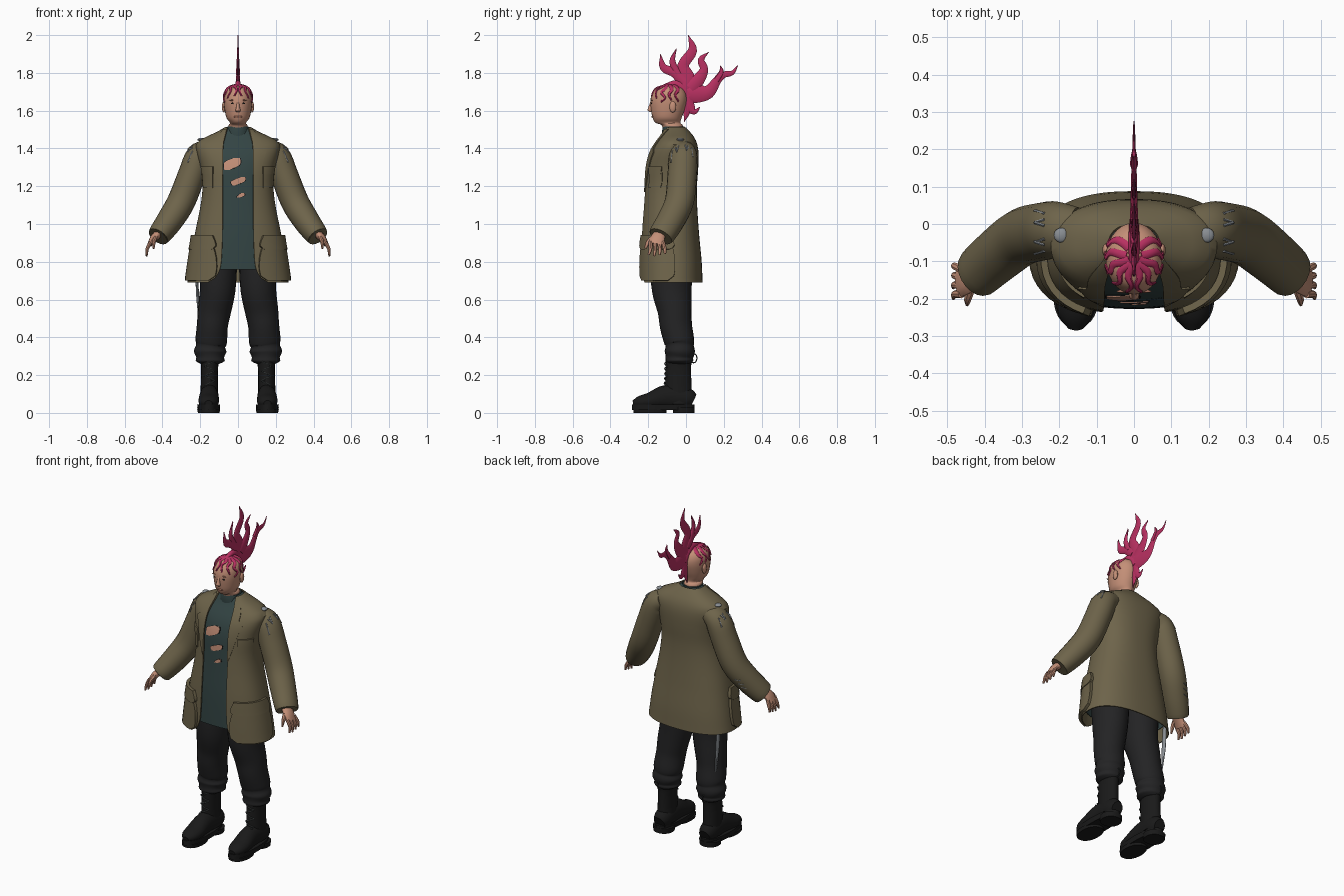
import bpy, bmesh, math
from mathutils import Vector

scene = bpy.context.scene
if "Cube" in scene.objects:
    bpy.data.objects.remove(scene.objects["Cube"], do_unlink=True)
made = []


def material(name, red, green, blue):
    m = bpy.data.materials.new(name)
    m.use_nodes = True
    m.diffuse_color = (red, green, blue, 1)
    m.node_tree.nodes["Principled BSDF"].inputs["Base Color"].default_value = (red, green, blue, 1)
    return m


olive = material("olive cloth", .155, .127, .069)
teal = material("dark teal cloth", .033, .058, .057)
skin = material("skin", .55, .275, .185)
lip = material("lip", .4, .17, .115)
pink = material("hot pink", .48, .03, .12)
black = material("black cloth", .017, .017, .018)
leather = material("boot leather", .01, .01, .01)
metal = material("grey metal", .25, .27, .29)
lace = material("lace grey", .04, .045, .045)


def add(name, mat, verts, faces, mirror=False, thick=0):
    """Make an object, optionally mirrored across x and thickened."""
    mesh = bpy.data.meshes.new(name)
    mesh.from_pydata([tuple(v) for v in verts], [], faces)
    bm = bmesh.new()
    bm.from_mesh(mesh)
    bmesh.ops.recalc_face_normals(bm, faces=bm.faces)
    bm.to_mesh(mesh)
    bm.free()
    mesh.materials.append(mat)
    ob = bpy.data.objects.new(name, mesh)
    scene.collection.objects.link(ob)
    if mirror:
        ob.modifiers.new("Mirror", 'MIRROR')
    if thick:
        solid = ob.modifiers.new("Solidify", 'SOLIDIFY')
        solid.thickness, solid.offset = thick, 0
    made.append(ob)
    return ob


def curve(rows, key):
    """Smooth interpolation of table rows whose first column is the key."""
    n = len(rows)
    i = max(0, min(n - 2, sum(r[0] <= key for r in rows) - 1))
    a, b, p, q = rows[i], rows[i + 1], rows[max(i - 1, 0)], rows[min(i + 2, n - 1)]
    h = b[0] - a[0]
    t = max(0, min(1, (key - a[0]) / h))
    out = []
    for j in range(1, len(a)):
        start = (b[j] - p[j]) / (b[0] - p[0]) * h
        end = (q[j] - a[j]) / (q[0] - a[0]) * h
        out.append(a[j] + start * t + (3 * (b[j] - a[j]) - 2 * start - end) * t * t
                   + (start + end - 2 * (b[j] - a[j])) * t ** 3)
    return out


def power(v, n):
    return math.copysign(abs(v) ** (2 / n), v)


def loft(name, mat, pts, ref=(0, 1, 0), flat=False, mirror=False, sides=14, steps=4, n=2):
    """Sweep an oval along points (x, y, z, radius a, radius b)."""
    rows = [(i, *p) for i, p in enumerate(pts)]
    rings = [curve(rows, k / steps) for k in range((len(pts) - 1) * steps + 1)]
    mid = [Vector(r[:3]) for r in rings]
    verts, faces = [], []
    for i, r in enumerate(rings):
        t = Vector((0, 0, 1)) if flat else mid[min(i + 1, len(mid) - 1)] - mid[max(i - 1, 0)]
        a = Vector(ref).cross(t).normalized()
        b = t.cross(a).normalized()
        for s in range(sides):
            w = math.tau * s / sides
            verts.append(mid[i] + a * max(r[3], .001) * power(math.cos(w), n)
                         + b * max(r[4], .001) * power(math.sin(w), n))
    for i in range(len(rings) - 1):
        for s in range(sides):
            u = (s + 1) % sides
            faces.append((i * sides + s, i * sides + u, (i + 1) * sides + u, (i + 1) * sides + s))
    faces += [tuple(range(sides)), tuple(range(len(verts) - sides, len(verts)))]
    return add(name, mat, verts, faces, mirror)


# Torso surface: height, half width, front y, back y
torso = [(.69, .265, -.238, .085), (.8, .25, -.238, .08), (.95, .225, -.235, .066), (1.1, .195, -.226, .056),
         (1.2, .185, -.22, .055), (1.3, .195, -.212, .062), (1.38, .215, -.19, .063), (1.43, .215, -.16, .054),
         (1.465, .155, -.135, .036), (1.49, .1, -.122, .015), (1.51, .068, -.117, -.003)]
BULGE = 2.4


def angle(v, z):
    """Values above 1 are angles from the front; smaller ones are x positions."""
    if v > 1:
        return v
    ratio = max(-1, min(1, v / curve(torso, z)[0]))
    return math.asin(math.copysign(abs(ratio) ** (BULGE / 2), ratio))


def sheet(name, mat, rows, off, thick, nt=8, nz=8, mirror=True):
    """Cloth panel on the torso; rows are (height, start, end)."""
    verts, faces = [], []
    for i in range(nz + 1):
        z = rows[0][0] + (rows[-1][0] - rows[0][0]) * i / nz
        lo, hi = (angle(v, z) for v in curve(rows, z))
        half, front, back = curve(torso, z)
        for j in range(nt + 1):
            w = lo + (hi - lo) * j / nt
            verts.append(((half + off) * power(math.sin(w), BULGE),
                          (front + back) / 2 - ((back - front) / 2 + off) * power(math.cos(w), BULGE), z))
    for i in range(nz):
        for j in range(nt):
            k = i * (nt + 1) + j
            faces.append((k, k + 1, k + nt + 2, k + nt + 1))
    return add(name, mat, verts, faces, mirror, thick)


def hit(origin, direction):
    """First surface point met by a ray."""
    bpy.context.view_layer.update()
    depsgraph = bpy.context.evaluated_depsgraph_get()
    return scene.ray_cast(depsgraph, Vector(origin), Vector(direction).normalized())[1]


def blob(name, mat, place, scale, mirror=False):
    x, y, z = place
    a, b, c = scale
    arc = [math.pi * (i / 8 - .5) for i in range(9)]
    return loft(name, mat, [(x, y, z + c * math.sin(t), a * math.cos(t), b * math.cos(t)) for t in arc],
                flat=True, mirror=mirror, steps=1)


# Head and neck
loft("head", skin, [(0, -.065, 1.46, .052, .055), (0, -.072, 1.52, .05, .055), (0, -.095, 1.535, .042, .066),
                    (0, -.1, 1.56, .06, .076), (0, -.097, 1.6, .07, .088), (0, -.093, 1.65, .076, .096),
                    (0, -.09, 1.69, .073, .089), (0, -.09, 1.72, .055, .067), (0, -.09, 1.737, .015, .018)],
     flat=True, sides=28)

# Painted flame strands over the scalp, as (turn from front, elevation)
strands = [[(4, 88), (18, 62), (5, 44), (12, 22)], [(25, 84), (44, 60), (30, 42), (40, 16)],
           [(60, 82), (72, 55), (58, 38), (74, 20), (58, 4)], [(100, 78), (104, 50), (90, 32), (100, 12)],
           [(150, 74), (134, 46), (116, 30), (128, 6)]]
center = Vector((0, -.09, 1.64))
paths = []
for strand in strands:
    path = []
    count = len(strand) * 3 - 2
    for k in range(count):
        turn, lift = curve([(i, *s) for i, s in enumerate(strand)], k / 3)
        turn, lift = math.radians(turn), math.radians(lift)
        d = Vector((math.sin(turn) * math.cos(lift), -math.cos(turn) * math.cos(lift), math.sin(lift)))
        path.append((*hit(center + d, -d), .01 * (1 - k / count) + .003, .005))
    paths.append(path)
for path in paths:
    outward = Vector(path[len(path) // 2][:3]) - center
    loft("scalp_strand", pink, path, ref=outward, mirror=True, sides=8, steps=2)

# Face
for place, size, mat, label in (((.029, 1.638), (.01, .003, .004), leather, "eye"),
                                ((.03, 1.655), (.017, .004, .003), lip, "brow"),
                                ((.008, 1.568), (.016, .005, .005), lip, "lips")):
    blob(label, mat, hit((place[0], -1, place[1]), (0, 1, 0)), size, True)
loft("nose", skin, [(0, -.18, 1.65, .007, .008), (0, -.188, 1.62, .009, .011), (0, -.19, 1.602, .014, .014),
                    (0, -.183, 1.592, .008, .006)], flat=True, sides=10)
blob("ear", skin, (.075, -.07, 1.62), (.01, .018, .03), True)

# Flame crest: strokes of (y, z, half width) in the middle plane
strokes = [[(-.03, 1.67, .045), (.005, 1.76, .045), (-.015, 1.84, .03), (.035, 1.92, .024), (.012, 2, .001)],
           [(-.01, 1.75, .032), (-.06, 1.8, .025), (-.12, 1.83, .02), (-.135, 1.9, .001)],
           [(-.04, 1.79, .02), (-.072, 1.86, .016), (-.05, 1.93, .001)],
           [(0, 1.69, .045), (.06, 1.69, .048), (.12, 1.7, .035), (.165, 1.76, .022), (.2, 1.79, .017),
            (.245, 1.8, .012), (.275, 1.84, .001)],
           [(.02, 1.72, .045), (.07, 1.77, .033), (.095, 1.82, .022), (.08, 1.87, .017), (.12, 1.91, .001)],
           [(.16, 1.76, .018), (.188, 1.805, .013), (.18, 1.84, .001)],
           [(0, 1.7, .04), (.015, 1.63, .03), (.045, 1.595, .016), (.075, 1.62, .001)],
           [(0, 1.68, .03), (.005, 1.6, .02), (-.01, 1.54, .001)]]
for stroke in strokes:
    last = len(stroke)
    loft("flame_crest", pink, [(0, y, z, w, .011 * (1 - i / last)) for i, (y, z, w) in enumerate(stroke)],
         ref=(1, 0, 0), sides=8)
loft("crest_root", pink, [(0, -.15, 1.7, .008, .012), (0, -.1, 1.735, .013, .012), (0, -.04, 1.735, .015, .025),
                          (0, .01, 1.67, .012, .03)], ref=(0, 0, 1), sides=10)

# Shirt with torn holes
sheet("shirt", teal, [(.76, 0, math.pi), (1.51, 0, math.pi)], -.012, .003, nt=24, nz=24)
loft("shirt_collar", teal, [(0, -.065, 1.45, .07, .06), (0, -.066, 1.49, .062, .06),
                            (0, -.066, 1.515, .056, .058)], flat=True, sides=20)
holes = [[(1.285, -.075, -.05), (1.31, -.077, .005), (1.33, -.07, .014), (1.35, -.02, .01)],
         [(1.205, -.03, -.015), (1.225, -.037, .035), (1.25, .02, .04)],
         [(1.14, -.008, .01), (1.15, 0, .034), (1.165, .02, .034)]]
for rows in holes:
    rim = [(z, a - .005, b + .005) for z, a, b in rows]
    sheet("hole_edge", leather, rim, -.0095, .002, mirror=False)
    sheet("torn_hole", skin, rows, -.0075, .002, mirror=False)

# Coat body, lapels and pockets
sheet("coat", olive, [(.69, .16, math.pi), (.72, .115, math.pi), (.8, .088, math.pi), (1.2, .08, math.pi),
                      (1.4, .08, math.pi), (1.51, .055, math.pi)], 0, .006, nt=28, nz=36)
sheet("lapel", olive, [(1.17, .079, .083), (1.25, .078, .108), (1.35, .077, .135), (1.385, .077, .145),
                       (1.395, .077, .125), (1.44, .073, .118), (1.5, .056, .075)], .005, .007, nz=22)
sheet("hip_pocket", olive, [(.7, .15, 1.5), (.725, .115, 1.62), (.82, .11, 1.65), (.9, .13, 1.6)], .008, .022)
sheet("hip_pocket_flap", olive, [(.865, .13, 1.55), (.885, .11, 1.65), (.94, .125, 1.6)], .014, .018)
sheet("chest_pocket", olive, [(1.19, .13, .178), (1.29, .13, .186)], .003, .01)
sheet("chest_flap", olive, [(1.265, .128, .182), (1.305, .128, .188)], .006, .01)

# Sleeves and hands
loft("sleeve", olive, [(.15, -.015, 1.395, .052, .06), (.205, -.015, 1.36, .07, .075), (.245, -.02, 1.26, .073, .078),
                       (.3, -.035, 1.12, .074, .077), (.36, -.08, 1.02, .07, .074), (.418, -.13, .94, .06, .069),
                       (.42, -.132, .937, .05, .055)], mirror=True, sides=20)
loft("palm", skin, [(.41, -.13, .96, .022, .03), (.445, -.15, .925, .02, .038), (.468, -.158, .89, .013, .04)],
     mirror=True)
for i in range(4):
    y = -.188 + i * .022
    loft("finger", skin, [(.462, y, .905, .01, .011), (.48, y + i * .003, .87, .009, .01),
                          (.484, y + i * .007 - .01, .83 + abs(i - 1) * .006, .005, .006)], mirror=True, sides=8)
loft("thumb", skin, [(.435, -.165, .935, .013, .013), (.445, -.2, .905, .01, .012), (.447, -.215, .87, .005, .006)],
     mirror=True, sides=8)

# Shoulder studs and stitches
blob("shoulder_stud", metal, hit((.195, -.03, 2), (0, 0, -1)), (.02, .02, .009), True)
for i, y in enumerate((.028, .012, -.004, -.04, -.056, -.072)):
    ends = [hit((x, y + tilt, 2), (0, 0, -1)) for x, tilt in ((.24, 0), (.266, .008 * (-1) ** i))]
    loft("shoulder_stitch", metal, [(*e, .004, .004) for e in ends], mirror=True, sides=6, steps=1)
for i in range(3):
    ends = [hit((x, 1, 1.05 - i * .025), (0, -1, 0)) for x in (-.34 - i * .012, -.37 - i * .012)]
    loft("cuff_stitch", metal, [(*e, .003, .003) for e in ends], sides=6, steps=1)

# Trousers and hanging strap
loft("trouser_leg", black, [(.1, -.08, .95, .1, .11), (.105, -.078, .78, .1, .112), (.108, -.075, .65, .094, .105),
                            (.125, -.06, .54, .088, .09), (.136, -.053, .46, .082, .085), (.142, -.036, .38, .084, .08),
                            (.145, -.034, .355, .077, .075), (.147, -.033, .325, .086, .08),
                            (.147, -.035, .295, .074, .073), (.147, -.035, .275, .076, .073),
                            (.147, -.035, .26, .05, .06)], mirror=True, sides=20)
loft("hip_strap", metal, [(-.22, 0, .74, .006, .014), (-.212, .002, .6, .008, .015), (-.2, 0, .45, .003, .004)], sides=8)

# Boots
loft("boot_shaft", leather, [(.152, -.035, .05, .05, .07), (.152, -.04, .15, .045, .07), (.15, -.04, .24, .045, .068),
                             (.15, -.038, .28, .05, .07)], mirror=True, sides=18)
loft("boot_foot", leather, [(.152, .038, .06, .035, .04), (.152, 0, .075, .05, .06), (.153, -.1, .085, .05, .065),
                            (.155, -.19, .064, .055, .045), (.156, -.245, .056, .046, .034),
                            (.156, -.28, .05, .02, .016)], ref=(0, 0, 1), mirror=True, sides=18)
for label, y, length, base, top in (("boot_sole", -.12, .166, .014, .045), ("boot_heel", -.012, .058, 0, .03),
                                    ("toe_tread", -.19, .088, 0, .02)):
    loft(label, leather, [(.155, y, base, .057, length), (.155, y, top, .061, length)], flat=True,
         mirror=True, sides=28, steps=1, n=2.2)
for i in range(6):
    z, lean = .13 + i * .026, .012 * (-1) ** i
    y = -.112 - max(0, .16 - z) * .6
    loft("boot_lace", lace, [(.125, y + .012, z - lean, .004, .004), (.15, y, z, .004, .004),
                             (.177, y + .012, z + lean, .004, .004)], ref=(0, 0, 1), mirror=True, sides=6)
loop = [math.tau * i / 12 for i in range(13)]
loft("pull_loop", lace, [(.15, .04 + .018 * math.cos(w), .29 + .025 * math.sin(w), .003, .003) for w in loop],
     ref=(1, 0, 0), mirror=True, sides=6, steps=1)

# Apply modifiers, then smooth while keeping hard edges
bpy.ops.object.select_all(action='DESELECT')
for ob in made:
    ob.select_set(True)
bpy.context.view_layer.objects.active = made[0]
bpy.ops.object.convert(target='MESH')
bpy.ops.object.shade_smooth_by_angle(angle=math.radians(40))
